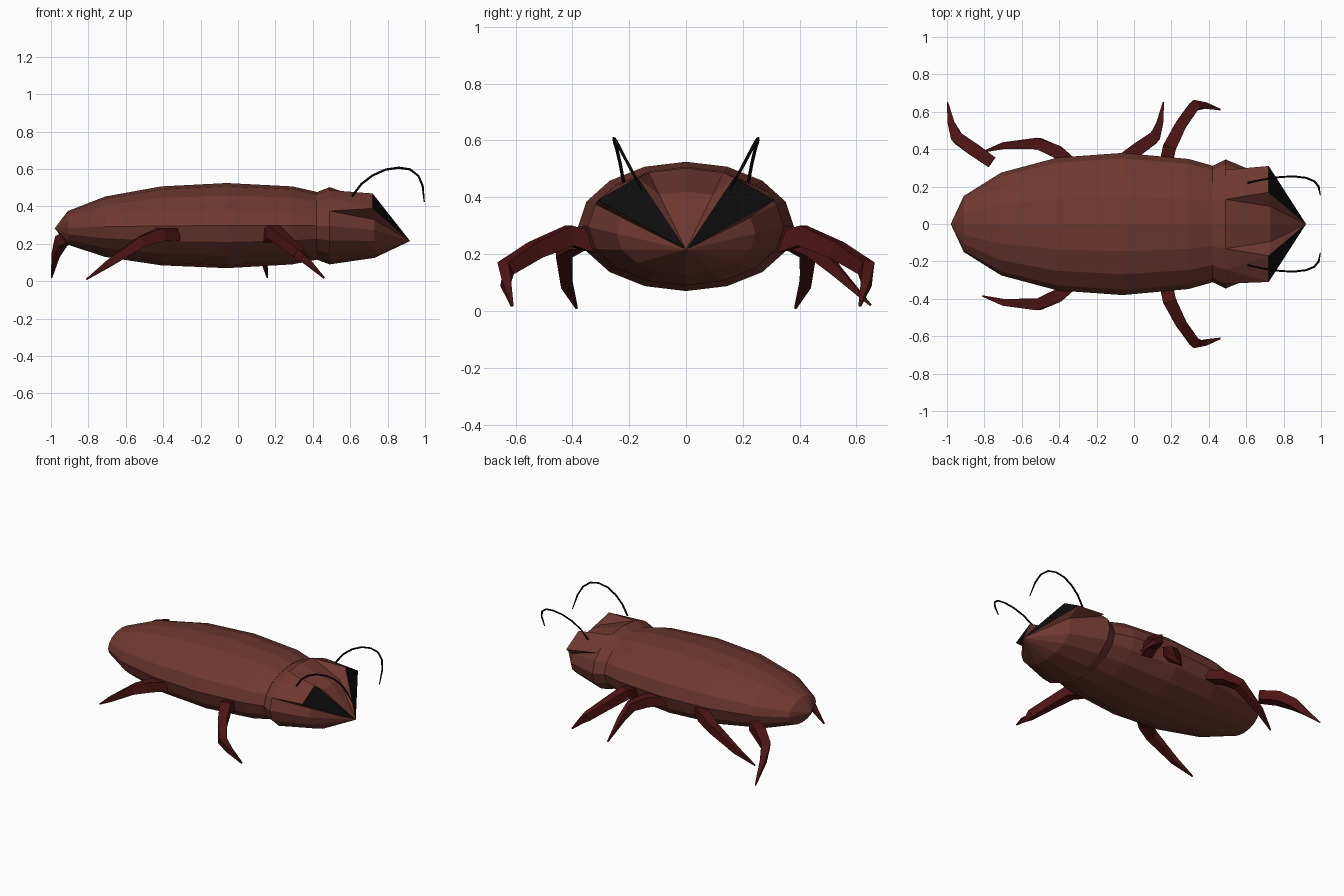
import bpy, bmesh, math
from mathutils import Vector

if "Cube" in bpy.data.objects:
    bpy.data.objects.remove(bpy.data.objects["Cube"])


def material(name, rgb):
    m = bpy.data.materials.new(name)
    m.diffuse_color = (*rgb, 1)
    m.use_nodes = True
    m.node_tree.nodes["Principled BSDF"].inputs["Base Color"].default_value = m.diffuse_color
    return m


BROWN = material("shell_brown", (0.16, 0.04, 0.03))
RED = material("leg_dark_red", (0.075, 0.007, 0.007))
BLACK = material("black", (0.004, 0.004, 0.004))


def finish(name, bm, *mats):
    bmesh.ops.recalc_face_normals(bm, faces=bm.faces[:])
    me = bpy.data.meshes.new(name)
    bm.to_mesh(me)
    bm.free()
    for m in mats:
        me.materials.append(m)
    ob = bpy.data.objects.new(name, me)
    bpy.context.collection.objects.link(ob)
    return ob


def loft(name, rings, mat):
    """Skin a list of equal-length rings and cap both ends."""
    bm = bmesh.new()
    vs = [[bm.verts.new(p) for p in r] for r in rings]
    n = len(rings[0])
    for a, b in zip(vs, vs[1:]):
        for i in range(n):
            j = (i + 1) % n
            bm.faces.new((a[i], a[j], b[j], b[i]))
    bm.faces.new(vs[0])
    bm.faces.new(vs[-1])
    bmesh.ops.remove_doubles(bm, verts=bm.verts[:], dist=0.0005)
    return finish(name, bm, mat)


def oval(x, half_w, zlo, zhi, sides=16):
    cz, h = (zlo + zhi) / 2, (zhi - zlo) / 2
    return [Vector((x, half_w * math.sin(2 * math.pi * i / sides),
                    cz + h * math.cos(2 * math.pi * i / sides))) for i in range(sides)]


def tube(name, pts, radii, sides, mat):
    pts = [Vector(p) for p in pts]
    rings = []
    for i, (p, r) in enumerate(zip(pts, radii)):
        t = (pts[min(i + 1, len(pts) - 1)] - pts[max(i - 1, 0)]).normalized()
        u = t.cross(Vector((0, 0, 1))).normalized()
        w = u.cross(t)
        rings.append([p + r * (u * math.cos(a) + w * math.sin(a))
                      for a in (2 * math.pi * (k + 0.5) / sides for k in range(sides))])
    return loft(name, rings, mat)


# Abdomen and wing case
loft("abdomen", [oval(*s) for s in (
    (-0.98, 0.0, 0.283, 0.283), (-0.91, 0.15, 0.195, 0.375), (-0.71, 0.275, 0.13, 0.453),
    (-0.41, 0.355, 0.085, 0.507), (-0.06, 0.38, 0.07, 0.525), (0.29, 0.348, 0.09, 0.507),
    (0.42, 0.312, 0.115, 0.478))], BROWN)

# Collar and pointed head
collar_ring = oval(0.49, 0.345, 0.09, 0.503)
head_ring = oval(0.73, 0.245, 0.125, 0.42)
TIP = Vector((0.92, 0, 0.215))
loft("head", [oval(0.41, 0.305, 0.12, 0.472), collar_ring, head_ring, [TIP] * 16], BROWN)

# Raised brow on each side, ending in a slanted black eye
for side, label in ((1, "left"), (-1, "right")):
    outer_start = collar_ring[3] if side < 0 else Vector((0.49, 0.29, 0.42))
    eye = [TIP, Vector((0.72, 0.17, 0.469)), Vector((0.72, 0.31, 0.39))]
    pts = eye + [collar_ring[1], collar_ring[2], outer_start, head_ring[1], head_ring[3]]
    bm = bmesh.new()
    for p in pts:
        bm.verts.new((p.x, p.y * side, p.z))
    bmesh.ops.convex_hull(bm, input=bm.verts[:])
    want = [Vector((p.x, p.y * side, p.z)) for p in eye]
    for f in bm.faces:
        if all(any((v.co - w).length < 1e-4 for v in f.verts) for w in want):
            f.material_index = 1
    finish(label + "_brow_and_eye", bm, BROWN, BLACK)

# Legs: angular tapering limbs, path from hip to foot
FRONT = [(0.17, 0.32, 0.24), (0.19, 0.41, 0.265), (0.25, 0.53, 0.215),
         (0.325, 0.635, 0.15), (0.375, 0.635, 0.10), (0.46, 0.612, 0.018)]
REAR = [(-0.33, 0.32, 0.25), (-0.41, 0.385, 0.25), (-0.51, 0.43, 0.215),
        (-0.69, 0.42, 0.095), (-0.81, 0.385, 0.01)]
MIDDLE = [(-0.08, 0.33, 0.26), (0.02, 0.40, 0.255), (0.105, 0.46, 0.215),
          (0.135, 0.53, 0.14), (0.157, 0.65, 0.02)]
R_FRONT = (0.05, 0.05, 0.042, 0.036, 0.024, 0.006)
R_LEG = (0.045, 0.05, 0.042, 0.026, 0.005)


def flip_y(path):
    return [(x, -y, z) for x, y, z in path]


tube("left_front_leg", FRONT, R_FRONT, 4, RED)
tube("right_front_leg", flip_y(FRONT), R_FRONT, 4, RED)
tube("left_rear_leg", REAR, R_LEG, 4, RED)
tube("right_rear_leg", flip_y(REAR), R_LEG, 4, RED)
tube("left_middle_leg", MIDDLE, R_LEG, 4, RED)
tube("left_hind_leg", [(-0.84 - x, y, z) for x, y, z in MIDDLE], R_LEG, 4, RED)

# Arching antennae
ARC = [(0.61, 0.22, 0.455), (0.66, 0.232, 0.52), (0.72, 0.243, 0.566), (0.79, 0.252, 0.597),
       (0.86, 0.254, 0.607), (0.92, 0.247, 0.598), (0.965, 0.228, 0.563),
       (0.987, 0.2, 0.51), (0.996, 0.155, 0.425)]
for label, path in (("left", ARC), ("right", flip_y(ARC))):
    tube(label + "_antenna", path, [0.006] * 8 + [0.003], 6, BLACK)
